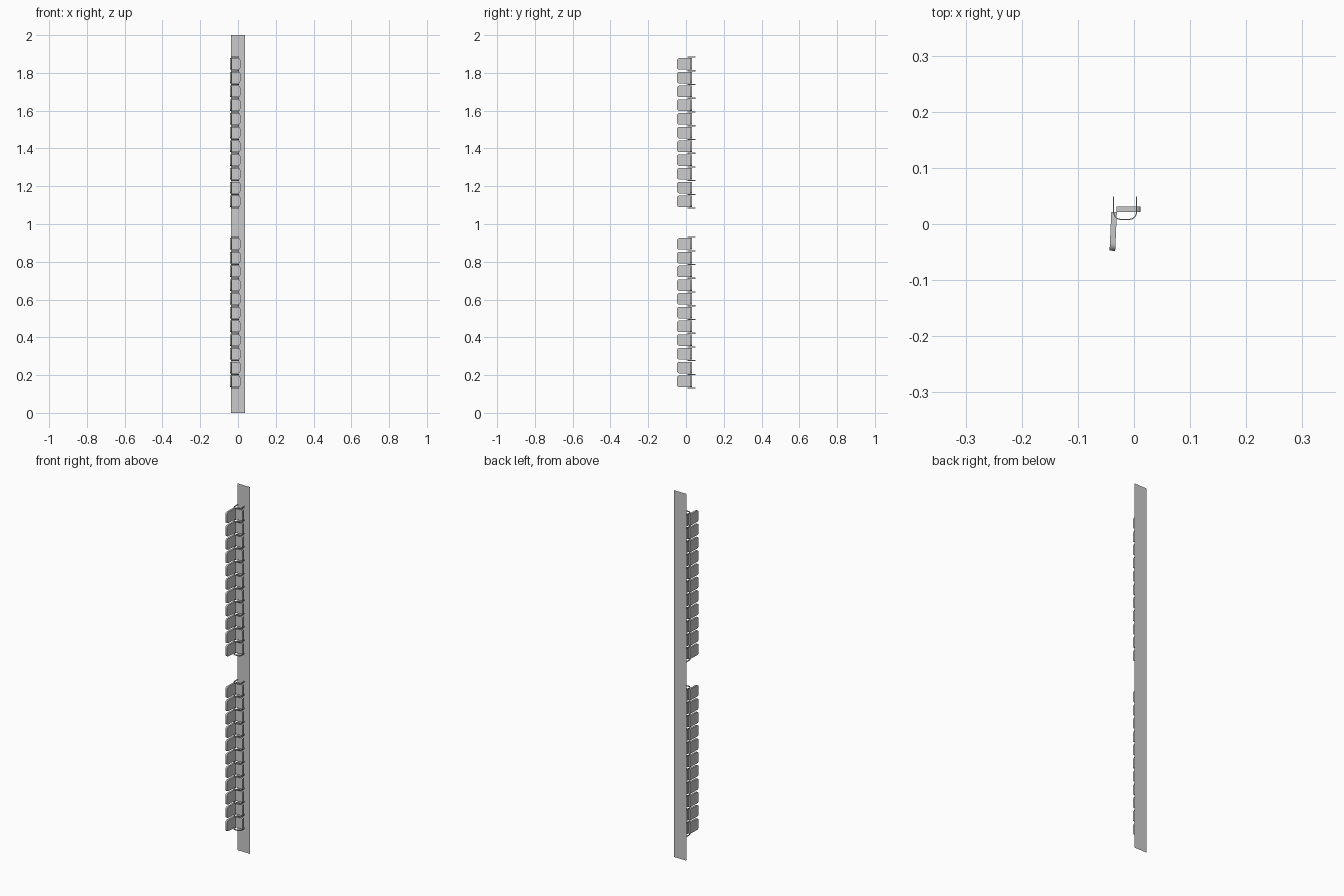
import bpy, bmesh, math
from mathutils import Matrix, Vector

if "Cube" in bpy.data.objects:
    bpy.data.objects.remove(bpy.data.objects["Cube"])

PITCH, COUNT = 0.0727, 11
ROW_STARTS = (0.131, 1.084)
FLOOR_Y = 0.049


def new_object(name, bm):
    bmesh.ops.recalc_face_normals(bm, faces=bm.faces)
    mesh = bpy.data.meshes.new(name)
    bm.to_mesh(mesh)
    bm.free()
    ob = bpy.data.objects.new(name, mesh)
    bpy.context.collection.objects.link(ob)
    return ob


def add_cushion(bm, length, width, thick, radius, matrix):
    """Slab from u=0 to u=length with two rounded corners at the free end."""
    pts = [(0, -width / 2)]
    for sign, start in ((-1, -90), (1, 0)):
        for k in range(6):
            a = math.radians(start + 90 * k / 5)
            pts.append((length - radius + radius * math.cos(a),
                        sign * (width / 2 - radius) + radius * math.sin(a)))
    pts.append((0, width / 2))
    face = bm.faces.new([bm.verts.new(matrix @ Vector((u, 0, v))) for u, v in pts])
    ext = bmesh.ops.extrude_face_region(bm, geom=[face])
    verts = [g for g in ext["geom"] if isinstance(g, bmesh.types.BMVert)]
    bmesh.ops.translate(bm, verts=verts, vec=matrix.to_3x3() @ Vector((0, thick, 0)))


def arch(x0, x1, top, r):
    """Legs on the floor plane joined by a rounded armrest."""
    pts = [(x0, FLOOR_Y)]
    for cx, start in ((x0 + r, 180), (x1 - r, 270)):
        for k in range(6):
            a = math.radians(start + 90 * k / 5)
            pts.append((cx + r * math.cos(a), top + r + r * math.sin(a)))
    return pts + [(x1, FLOOR_Y)]


def add_frame(bm, z, depth=0.006):
    outer = arch(-0.0375, 0.0055, 0.007, 0.0145)
    inner = arch(-0.0355, 0.0035, 0.009, 0.0125)
    rings = [[bm.verts.new((x, y, z + s * depth / 2)) for x, y in loop]
             for loop, s in ((outer, -1), (outer, 1), (inner, 1), (inner, -1))]
    for a, b in zip(rings, rings[1:] + rings[:1]):
        for i in range(len(a) - 1):
            bm.faces.new((a[i], a[i + 1], b[i + 1], b[i]))
    for i in (0, -1):
        bm.faces.new([r[i] for r in rings])


# Floor strip: a single flat sheet
bm = bmesh.new()
bm.faces.new([bm.verts.new(c) for c in ((-0.038, FLOOR_Y, 0), (0.038, FLOOR_Y, 0),
                                        (0.038, FLOOR_Y, 2), (-0.038, FLOOR_Y, 2))])
new_object("floor_strip", bm)

# Two rows of seats
for row, z0 in enumerate(ROW_STARTS, 1):
    seats, backs, frames = bmesh.new(), bmesh.new(), bmesh.new()
    for i in range(COUNT):
        z = z0 + PITCH * (i + 0.5)
        add_cushion(seats, 0.043, 0.061, 0.010, 0.010,
                    Matrix.Translation((-0.031, 0.0215, z)))
        # backrest leans slightly away from the seat
        add_cushion(backs, 0.069, 0.061, 0.010, 0.013,
                    Matrix.Translation((-0.0405, 0.0215, z))
                    @ Matrix.Rotation(math.radians(-92.5), 4, 'Z'))
    for i in range(COUNT + 1):
        add_frame(frames, z0 + PITCH * i)
    for name, bm in (("seats", seats), ("backrests", backs), ("armrest_frames", frames)):
        ob = new_object(f"{name}_row_{row}", bm)
        bpy.ops.object.select_all(action='DESELECT')
        ob.select_set(True)
        bpy.context.view_layer.objects.active = ob
        bpy.ops.object.shade_smooth_by_angle(angle=math.radians(35))
